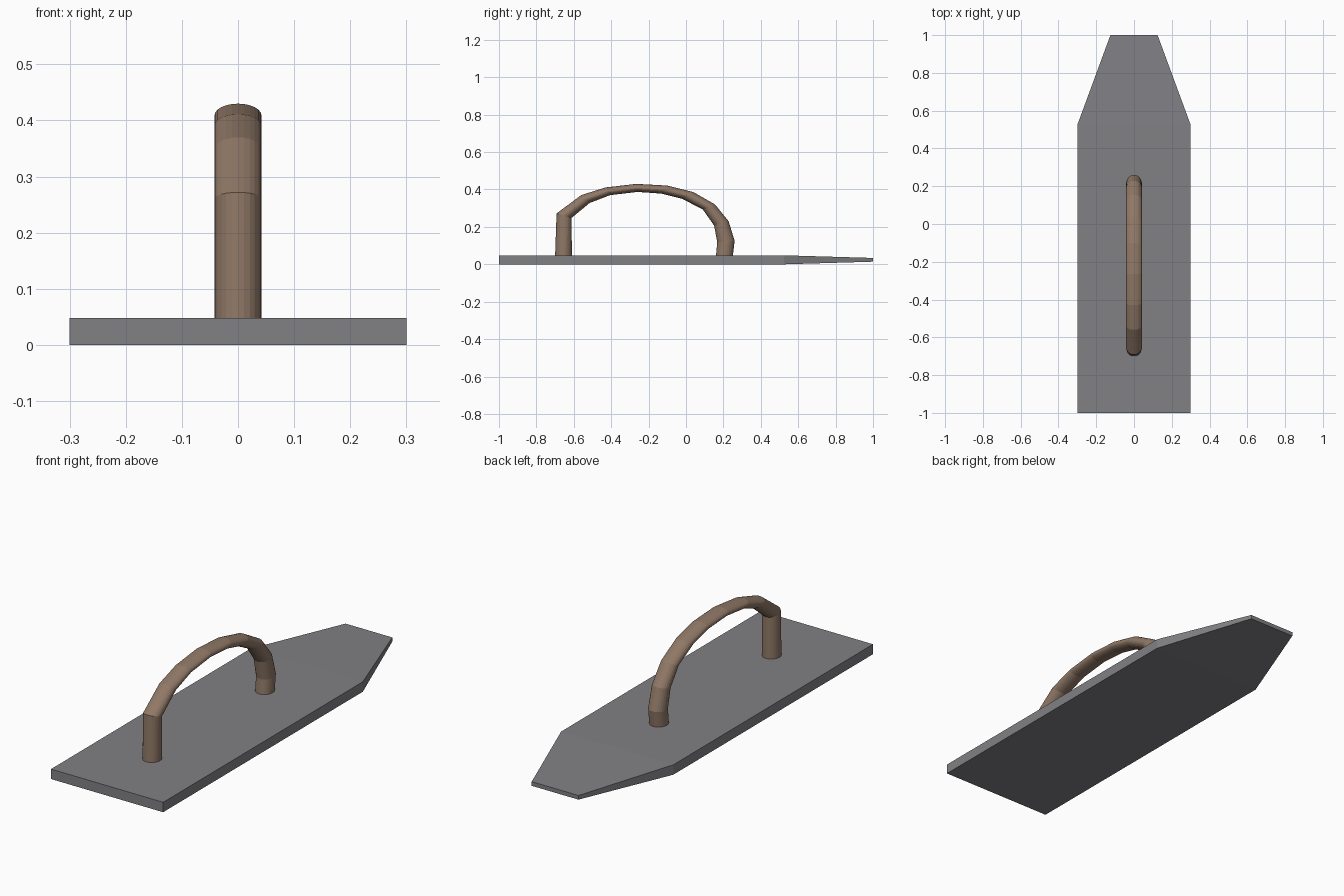
import bpy, bmesh, math
from mathutils import Vector

if "Cube" in bpy.data.objects:
    bpy.data.objects.remove(bpy.data.objects["Cube"])


def material(name, rgb):
    m = bpy.data.materials.new(name)
    m.diffuse_color = (*rgb, 1)
    m.use_nodes = True
    m.node_tree.nodes["Principled BSDF"].inputs["Base Color"].default_value = m.diffuse_color
    return m


def loft(name, rings, mat):
    """Skin a list of equal-sized vertex rings and cap both ends."""
    bm = bmesh.new()
    loops = [[bm.verts.new(p) for p in ring] for ring in rings]
    n = len(rings[0])
    for a, b in zip(loops, loops[1:]):
        for i in range(n):
            j = (i + 1) % n
            bm.faces.new((a[i], a[j], b[j], b[i]))
    bm.faces.new(loops[0])
    bm.faces.new(loops[-1])
    bmesh.ops.recalc_face_normals(bm, faces=bm.faces)
    mesh = bpy.data.meshes.new(name)
    bm.to_mesh(mesh)
    bm.free()
    mesh.materials.append(mat)
    obj = bpy.data.objects.new(name, mesh)
    bpy.context.collection.objects.link(obj)
    return obj


steel = material("grey steel", (0.22, 0.22, 0.235))
wood = material("brown wood", (0.28, 0.19, 0.135))

# Blade: rectangular plate with a nose that narrows and thins
sections = [(-1, 0.30, 0, 0.048), (0.525, 0.30, 0, 0.048), (1, 0.125, 0.014, 0.034)]
loft("blade", [[(-w, y, lo), (w, y, lo), (w, y, hi), (-w, y, hi)]
               for y, w, lo, hi in sections], steel)

# Handle: bent tube, each section given by its outer and inner (y, z) points
SIDES, HALF_WIDTH = 24, 0.042
pairs = [((-0.70, 0.04), (-0.61, 0.04)),
         ((-0.692, 0.272), (-0.612, 0.248)),
         ((-0.56, 0.37), (-0.515, 0.328)),
         ((-0.43, 0.411), (-0.405, 0.37)),
         ((-0.265, 0.43), (-0.26, 0.387)),
         ((-0.10, 0.421), (-0.13, 0.378)),
         ((0.04, 0.386), (-0.02, 0.35)),
         ((0.155, 0.32), (0.09, 0.293)),
         ((0.228, 0.23), (0.15, 0.208)),
         ((0.26, 0.125), (0.167, 0.118)),
         ((0.25, 0.04), (0.16, 0.04))]
rings = []
for outer, inner in pairs:
    o, i = Vector((0, *outer)), Vector((0, *inner))
    centre, half = (o + i) / 2, (o - i) / 2
    rings.append([centre + half * math.cos(t) + Vector((HALF_WIDTH * math.sin(t), 0, 0))
                  for t in (2 * math.pi * k / SIDES for k in range(SIDES))])
loft("handle", rings, wood)
